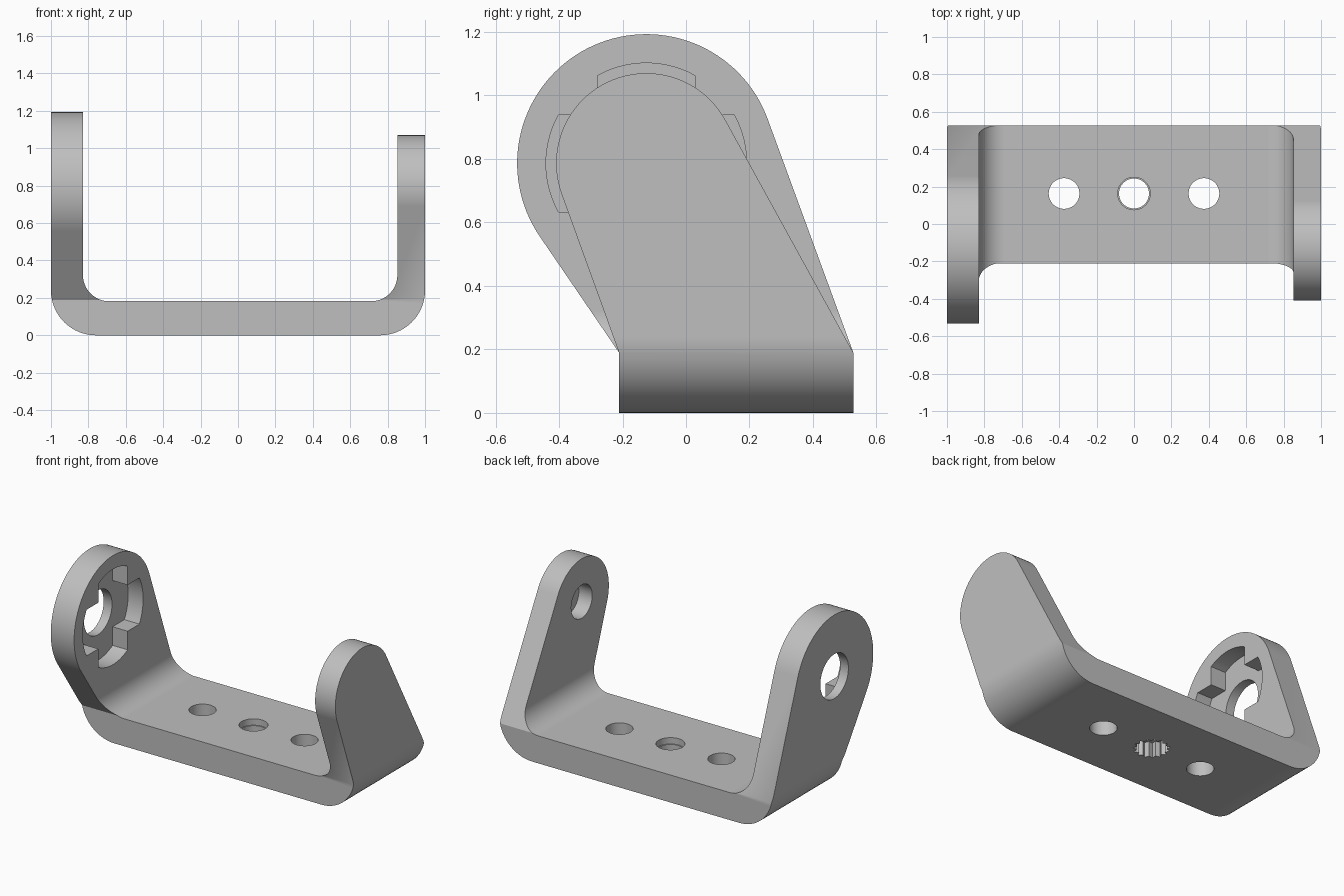
import bpy
import bmesh
from math import pi, cos, sin, acos, asin, atan2, hypot
from mathutils import Vector

if "Cube" in bpy.data.objects:
    bpy.data.objects.remove(bpy.data.objects["Cube"])

grey = bpy.data.materials.new("light_grey")
grey.use_nodes = True
colour = (0.52, 0.52, 0.52, 1)
grey.diffuse_color = colour
grey.node_tree.nodes["Principled BSDF"].inputs["Base Color"].default_value = colour

HALF = 1.0
BACK, FRONT, SHOULDER = 0.527, -0.211, 0.19   # base edges and where the arms start
PIVOT = (-0.125, 0.786)                       # arm axis in y, z
HOLE_Y = 0.163


def arc(cx, cy, r, a0, a1, n=16):
    return [(cx + r * cos(a0 + (a1 - a0) * i / n),
             cy + r * sin(a0 + (a1 - a0) * i / n)) for i in range(n + 1)]


def circle(cx, cy, r, n=64):
    return arc(cx, cy, r, 0, 2 * pi, n)[:-1]


def prism(name, outline, axis, lo, hi):
    """Extrude a 2D outline along x, y or z."""
    place = {"x": lambda p, t: (t, p[0], p[1]),
             "y": lambda p, t: (p[0], t, p[1]),
             "z": lambda p, t: (p[0], p[1], t)}[axis]
    bm = bmesh.new()
    face = bm.faces.new([bm.verts.new(place(p, lo)) for p in outline])
    ext = bmesh.ops.extrude_face_region(bm, geom=[face])
    shift = Vector(place((0, 0), hi - lo))
    bmesh.ops.translate(bm, vec=shift,
                        verts=[g for g in ext["geom"] if isinstance(g, bmesh.types.BMVert)])
    bmesh.ops.recalc_face_normals(bm, faces=bm.faces)
    mesh = bpy.data.meshes.new(name)
    bm.to_mesh(mesh)
    bm.free()
    mesh.materials.append(grey)
    obj = bpy.data.objects.new(name, mesh)
    bpy.context.collection.objects.link(obj)
    return obj


def combine(target, other, operation):
    """Apply a boolean and discard the helper."""
    mod = target.modifiers.new("boolean", "BOOLEAN")
    mod.operation, mod.solver, mod.object = operation, "EXACT", other
    bpy.context.view_layer.objects.active = target
    bpy.ops.object.modifier_apply(modifier=mod.name)
    bpy.data.objects.remove(other)


def arm_profile(r):
    """Round arm head joined by tangent lines to the base edges."""
    def tangent(y, side):
        dy, dz = y - PIVOT[0], SHOULDER - PIVOT[1]
        return atan2(dz, dy) + side * acos(r / hypot(dy, dz))
    start, end = tangent(BACK, 1), tangent(FRONT, -1) + 2 * pi
    return ([(FRONT, -0.1), (BACK, -0.1), (BACK, SHOULDER)]
            + arc(*PIVOT, r, start, end, 64) + [(FRONT, SHOULDER)])


# U-shaped bracket body with rounded outer and inner corners
outer, inner, floor, top = 0.24, 0.14, 0.182, 1.4
wall_r, wall_l = -0.829, 0.852
u_shape = ([(-HALF, top)]
           + arc(-HALF + outer, outer, outer, pi, 1.5 * pi)
           + arc(HALF - outer, outer, outer, 1.5 * pi, 2 * pi)
           + [(HALF, top), (wall_l, top)]
           + arc(wall_l - inner, floor + inner, inner, 0, -pi / 2)
           + arc(wall_r + inner, floor + inner, inner, -pi / 2, -pi)
           + [(wall_r, top)])
bracket = prism("u_bracket", u_shape, "y", -1, 1)

# Side envelope: tall arm on the right, short arm on the left
envelope = prism("side_envelope", arm_profile(0.407), "x", -1.1, 0)
combine(envelope, prism("short_envelope", arm_profile(0.284), "x", 0, 1.1), "UNION")
combine(bracket, envelope, "INTERSECT")

# Cross-shaped horn socket and through hole in the tall arm
width, reach = 0.153, 0.316
half_angle = asin(width / reach)
cross = []
for k in range(4):
    a = k * pi / 2
    cross += arc(*PIVOT, reach, a - half_angle, a + half_angle, 14)
    corner = a + pi / 4
    cross.append((PIVOT[0] + width * 2 ** 0.5 * cos(corner),
                  PIVOT[1] + width * 2 ** 0.5 * sin(corner)))
combine(bracket, prism("socket", cross, "x", wall_r - 0.11, -0.75), "DIFFERENCE")
combine(bracket, prism("axle_hole", circle(*PIVOT, 0.147), "x", -1.1, -0.75), "DIFFERENCE")

# Blind pivot hole in the short arm
combine(bracket, prism("pivot_hole", circle(*PIVOT, 0.11), "x", 0.75, 0.95), "DIFFERENCE")

# Mounting holes through the base
for x, r in ((-0.374, 0.082), (0, 0.08), (0.374, 0.082)):
    combine(bracket, prism("mount_hole", circle(x, HOLE_Y, r), "z", -0.1, 0.3), "DIFFERENCE")
combine(bracket, prism("counterbore", circle(0, HOLE_Y, 0.087), "z", 0.14, 0.3), "DIFFERENCE")

# Toothed spline recess under the centre hole
teeth = 15
spline = [((0.112 if i % 2 else 0.09) * cos(i * pi / teeth),
           HOLE_Y + (0.112 if i % 2 else 0.09) * sin(i * pi / teeth))
          for i in range(2 * teeth)]
combine(bracket, prism("spline", spline, "z", -0.1, 0.1), "DIFFERENCE")

# Smooth curved surfaces, crisp edges
bpy.ops.object.select_all(action="DESELECT")
bracket.select_set(True)
bpy.context.view_layer.objects.active = bracket
bpy.ops.object.shade_smooth_by_angle(angle=pi / 7)
weighted = bracket.modifiers.new("weighted_normals", "WEIGHTED_NORMAL")
weighted.keep_sharp = True
